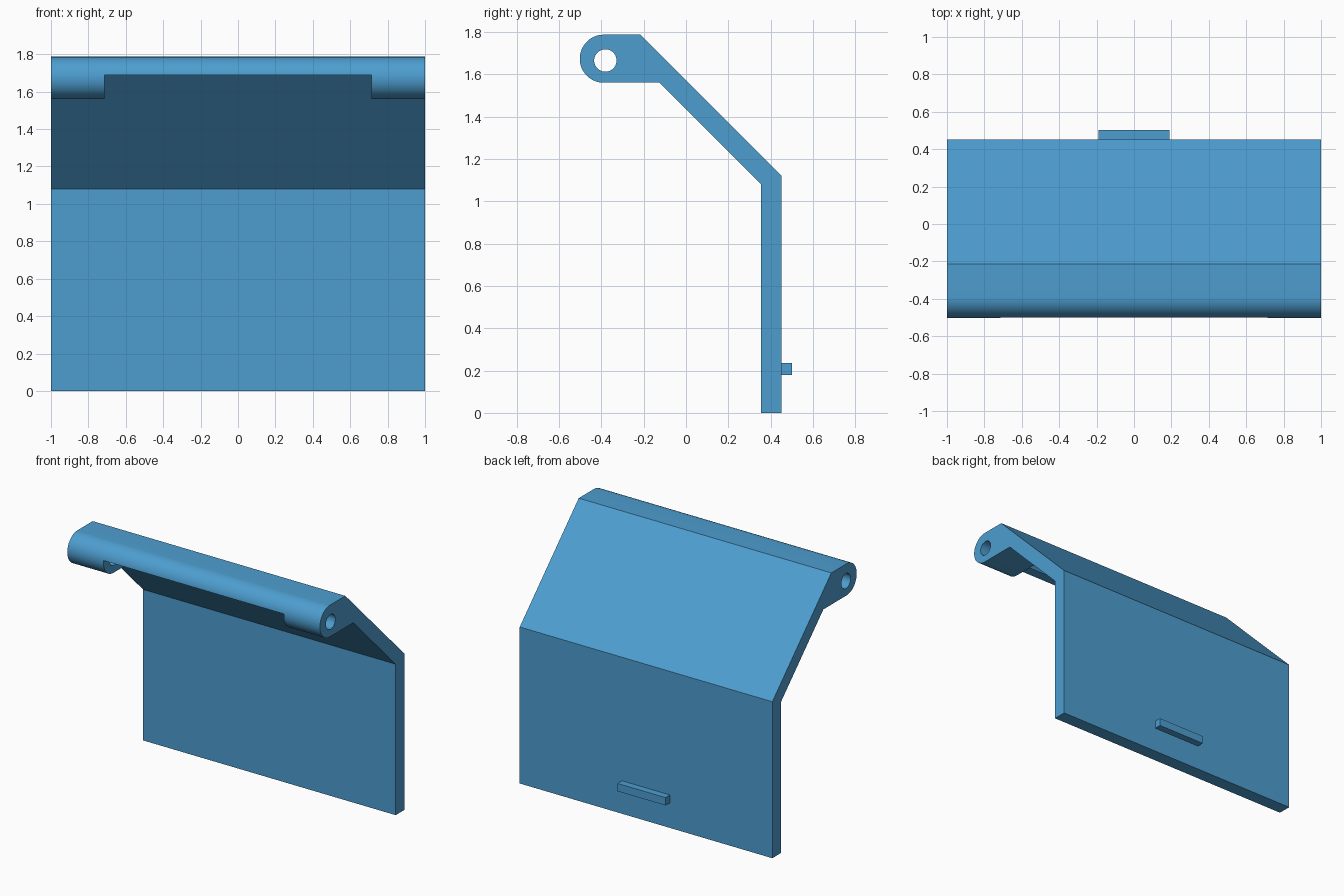
import bpy, bmesh, math

if "Cube" in bpy.data.objects:
    bpy.data.objects.remove(bpy.data.objects["Cube"])

blue = bpy.data.materials.new("steel blue")
blue.diffuse_color = (0.075, 0.34, 0.63, 1)
blue.use_nodes = True
blue.node_tree.nodes["Principled BSDF"].inputs["Base Color"].default_value = blue.diffuse_color


def prism(name, profile, half_width):
    """Extrude a closed (y, z) profile along x, centred on x = 0."""
    bm = bmesh.new()
    face = bm.faces.new([bm.verts.new((-half_width, y, z)) for y, z in profile])
    new = bmesh.ops.extrude_face_region(bm, geom=[face])["geom"]
    bmesh.ops.translate(bm, vec=(2 * half_width, 0, 0),
                        verts=[v for v in new if isinstance(v, bmesh.types.BMVert)])
    bmesh.ops.recalc_face_normals(bm, faces=bm.faces)
    mesh = bpy.data.meshes.new(name)
    bm.to_mesh(mesh)
    bm.free()
    mesh.materials.append(blue)
    obj = bpy.data.objects.new(name, mesh)
    bpy.context.collection.objects.link(obj)
    return obj


def arc(cy, cz, r, start, end, n):
    """n + 1 points on an arc, angles in degrees."""
    angles = [math.radians(start + (end - start) * i / n) for i in range(n + 1)]
    return [(cy + r * math.cos(a), cz + r * math.sin(a)) for a in angles]


# Bent plate with the rounded hinge barrel along its upper edge
TOP, BARREL_R = 1.787, 0.1135
BOTTOM = TOP - 2 * BARREL_R
barrel_arc = arc(-0.502 + BARREL_R, TOP - BARREL_R, BARREL_R, 90, 270, 32)
flap = prism("hinged_flap",
             [(0.355, 0), (0.452, 0), (0.452, 1.12), (-0.215, TOP)]
             + barrel_arc + [(1.435 - BOTTOM, BOTTOM), (0.355, 1.08)], 1.0)

# Notch under the middle of the barrel, and the pin bore through its length
notch = prism("notch_cutter",
              [(-0.6, 1.69), (-0.255, 1.69), (1.435 - BOTTOM, BOTTOM),
               (1.435 - BOTTOM, 1.5), (-0.6, 1.5)], 0.714)
bore = prism("bore_cutter", arc(-0.381, 1.665, 0.053, 0, 360, 40)[:-1], 1.1)

for cutter in (notch, bore):
    cutter.hide_render = True
    mod = flap.modifiers.new(cutter.name, 'BOOLEAN')
    mod.operation, mod.solver, mod.object = 'DIFFERENCE', 'EXACT', cutter

# Bake the cuts, then remove the cutters
graph = bpy.context.evaluated_depsgraph_get()
flap_mesh = bpy.data.meshes.new_from_object(flap.evaluated_get(graph))
flap.modifiers.clear()
flap.data = flap_mesh
for cutter in (notch, bore):
    bpy.data.objects.remove(cutter)

# Small catch on the back of the plate
prism("catch_tab", [(0.45, 0.18), (0.502, 0.18), (0.502, 0.236), (0.45, 0.236)], 0.19)

# Smooth the barrel and bore, keep the bends sharp
bpy.ops.object.select_all(action='DESELECT')
flap.select_set(True)
bpy.context.view_layer.objects.active = flap
bpy.ops.object.shade_smooth_by_angle(angle=math.radians(25))
